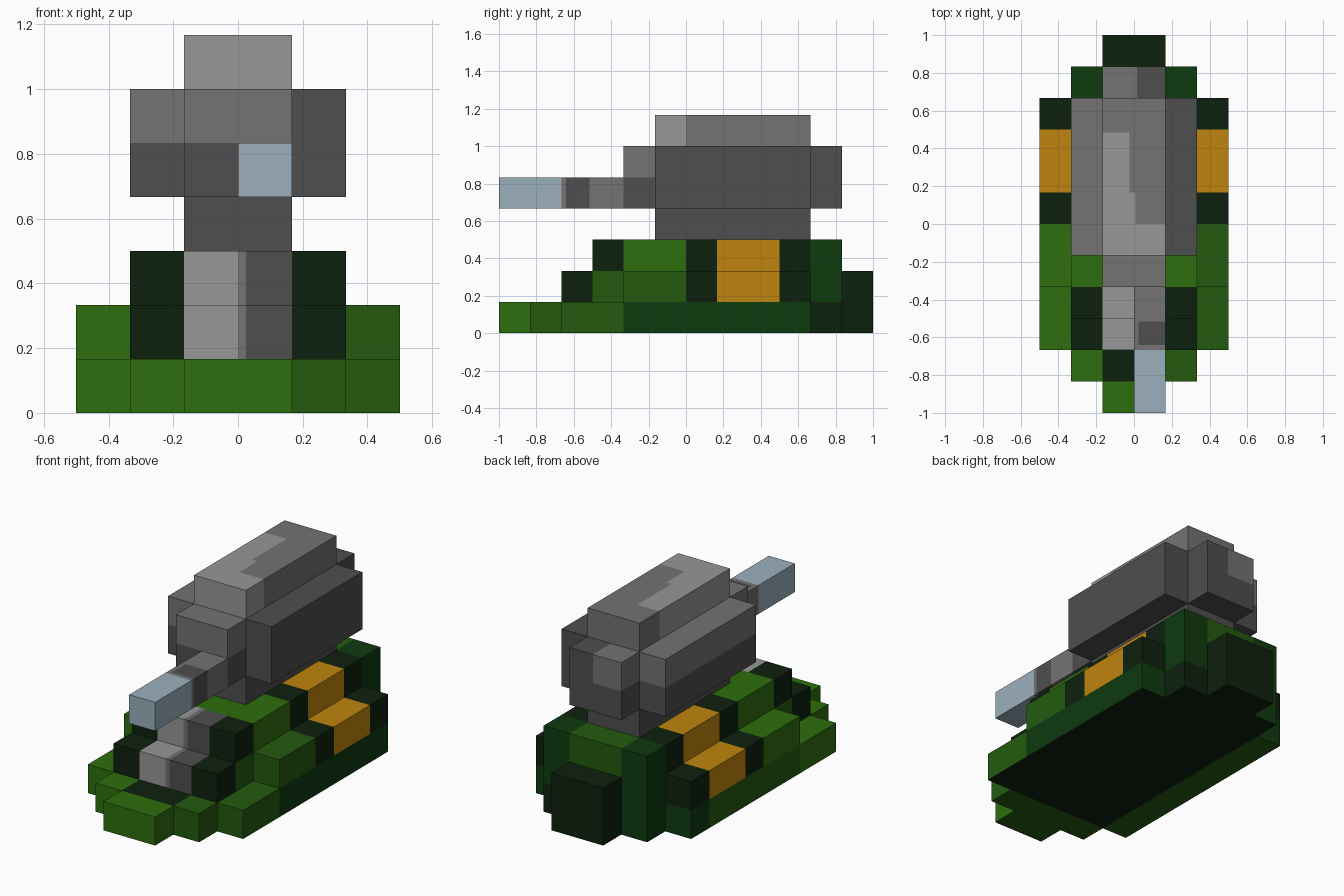
import bpy, bmesh

if "Cube" in bpy.data.objects:
    bpy.data.objects.remove(bpy.data.objects["Cube"])

U = 1 / 6  # one block


def linear(v):
    v /= 255
    return v / 12.92 if v <= 0.04045 else ((v + 0.055) / 1.055) ** 2.4


PALETTE = {
    "bright_green": (45, 110, 14), "mid_green": (35, 90, 15),
    "forest_green": (14, 58, 15), "dark_green": (13, 33, 13),
    "amber": (192, 133, 14), "pale_blue": (155, 176, 190),
    "light_grey": (151, 151, 151), "mid_grey": (115, 115, 115),
    "dark_grey": (78, 78, 78),
}
MATS = {}
for name, rgb in PALETTE.items():
    m = bpy.data.materials.new(name)
    m.use_nodes = True
    col = (*[linear(v) for v in rgb], 1)
    m.diffuse_color = col
    bsdf = m.node_tree.nodes["Principled BSDF"]
    bsdf.inputs["Base Color"].default_value = col
    bsdf.inputs["Roughness"].default_value = 0.9
    MATS[name] = m


def tier(name, rows, z0, z1, rule, xs=(), ys=(), zs=()):
    """Stepped slab: rows of (y0, y1, x0, x1) in blocks, cut at xs, ys, zs.
    rule(x, y, z, normal) gives the colour of each outside face."""
    lines = [
        sorted({v for r in rows for v in r[2:]} | set(xs)),
        sorted({v for r in rows for v in r[:2]} | set(ys)),
        sorted({z0, z1} | set(zs)),
    ]

    def mids(a):
        return [(p + q) / 2 for p, q in zip(a, a[1:])]
    cx, cy, cz = map(mids, lines)

    def solid(i, j, k):
        return (0 <= i < len(cx) and 0 <= j < len(cy) and 0 <= k < len(cz)
                and any(r[0] < cy[j] < r[1] and r[2] < cx[i] < r[3] for r in rows))

    mesh = bpy.data.meshes.new(name)
    bm = bmesh.new()
    verts, used = {}, []

    def corner(idx):
        if idx not in verts:
            verts[idx] = bm.verts.new([lines[a][idx[a]] * U for a in range(3)])
        return verts[idx]

    for i in range(len(cx)):
        for j in range(len(cy)):
            for k in range(len(cz)):
                if not solid(i, j, k):
                    continue
                for axis in range(3):
                    for side in (0, 1):
                        n = [0, 0, 0]
                        n[axis] = 2 * side - 1
                        if solid(i + n[0], j + n[1], k + n[2]):
                            continue
                        loop = []
                        for a, b in ((0, 0), (1, 0), (1, 1), (0, 1)):
                            p = [i, j, k]
                            p[axis] += side
                            p[(axis + 1) % 3] += a
                            p[(axis + 2) % 3] += b
                            loop.append(corner(tuple(p)))
                        f = bm.faces.new(loop if side else loop[::-1])
                        colour = rule(cx[i], cy[j], cz[k], n)
                        if colour not in used:
                            used.append(colour)
                        f.material_index = used.index(colour)
    bm.to_mesh(mesh)
    bm.free()
    for c in used:
        mesh.materials.append(MATS[c])
    obj = bpy.data.objects.new(name, mesh)
    bpy.context.collection.objects.link(obj)
    return obj


# Colour rules
def nose_grey(x):
    return "light_grey" if x < 0 else "mid_grey" if x < 0.15 else "dark_grey"


def base_rule(x, y, z, n):
    if n[2] < 0:
        return "mid_green" if x < -2 or y < -4 else "dark_green"
    if y > 4:
        return "dark_green" if y > 5 or x > 0 else "forest_green"
    if y > -2:
        return "forest_green" if x > 0 or y > 3 else "mid_green"
    if -5 < y < -4 and abs(x) < 1:
        return "dark_green"
    return "bright_green" if y < -5 or x < 0 else "mid_green"


def band(y):
    # flank stripes shared by both upper hull tiers
    if y > 5:
        return "dark_green"
    if y > 4:
        return "forest_green"
    return "amber" if 1 < y < 3 else "dark_green"


def lower_rule(x, y, z, n):
    if y < -3:
        return nose_grey(x) if abs(x) < 1 else "dark_green"
    if y < 0:
        return "bright_green" if x < -2 else "mid_green"
    return band(y)


def upper_rule(x, y, z, n):
    if y < -2:
        return nose_grey(x) if abs(x) < 1 else "dark_green"
    if y < 0:
        return "bright_green"
    return "mid_green" if y > 4 and abs(x) < 1 else band(y)


def turret_rule(x, y, z, n):
    limit = 0.1 if y > 4 else 1
    return "mid_grey" if z > 5 and x < limit else "dark_grey"


def roof_rule(x, y, z, n):
    edge = -0.15 if y > 1 else 0.05
    return "light_grey" if y < 0 or (y < 2.9 and x < edge) else "mid_grey"


def barrel_rule(x, y, z, n):
    if y < -4:
        return "pale_blue"
    return "dark_grey" if -3.85 < y < -3.1 and x > 0.15 else "mid_grey"


# Hull: three stepped tiers
tier("hull_base", [(-6, -5, -1, 1), (-5, -4, -2, 2), (-4, 4, -3, 3),
                   (4, 5, -2, 2), (5, 6, -1, 1)], 0, 1, base_rule,
     xs=(0,), ys=(-2, 3))
tier("hull_lower", [(-4, -2, -2, 2), (-2, 4, -3, 3), (4, 5, -2, 2), (5, 6, -1, 1)],
     1, 2, lower_rule, xs=(-1, 0, 0.15, 1), ys=(-3, 0, 1, 3))
tier("hull_upper", [(-3, 5, -2, 2)], 2, 3, upper_rule,
     xs=(-1, 0, 0.15, 1), ys=(-2, 0, 1, 3, 4))

# Turret, its neck and roof
tier("turret_neck", [(-1, 4, -1, 1)], 3, 4, lambda *a: "dark_grey")
tier("turret", [(-2, -1, -1, 1), (-1, 4, -2, 2), (4, 5, -1, 1)], 4, 6,
     turret_rule, xs=(0.1,), zs=(5,))
tier("turret_roof", [(-1, 4, -1, 1)], 6, 7, roof_rule,
     xs=(-0.15, 0.05), ys=(0, 1, 2.9))

# Gun barrel, set off to one side
tier("gun_barrel", [(-6, -2, 0, 1)], 4, 5, barrel_rule,
     xs=(0.15,), ys=(-4, -3.85, -3.1))
